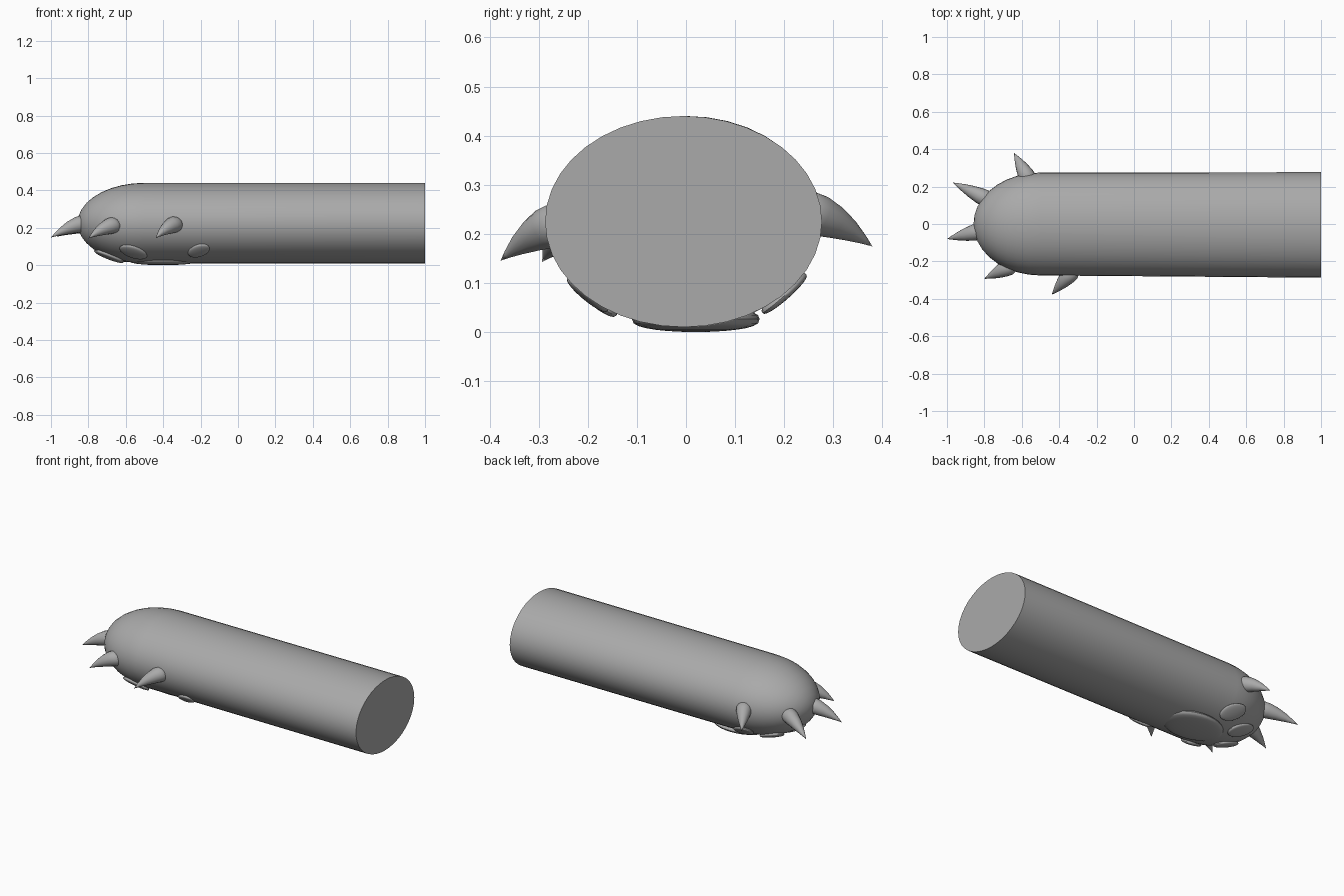
import bpy, bmesh, math
from mathutils import Vector, Matrix

if "Cube" in bpy.data.objects:
    bpy.data.objects.remove(bpy.data.objects["Cube"], do_unlink=True)

grey = bpy.data.materials.new("plain_grey")
grey.use_nodes = True
grey.diffuse_color = (0.4, 0.4, 0.4, 1)
grey.node_tree.nodes["Principled BSDF"].inputs["Base Color"].default_value = (0.4, 0.4, 0.4, 1)

CENTRE_Z, RY, RZ = 0.225, 0.275, 0.215
CAP_X, CAP_LEN = -0.5, 0.358


def finish(bm, name):
    bmesh.ops.recalc_face_normals(bm, faces=bm.faces[:])
    mesh = bpy.data.meshes.new(name)
    bm.to_mesh(mesh)
    bm.free()
    mesh.materials.append(grey)
    obj = bpy.data.objects.new(name, mesh)
    bpy.context.collection.objects.link(obj)
    bpy.ops.object.select_all(action="DESELECT")
    obj.select_set(True)
    bpy.context.view_layer.objects.active = obj
    bpy.ops.object.shade_smooth_by_angle(angle=math.radians(40))
    return obj


def loft(name, rings, sides, point=None):
    """Join rings of (centre, u axis, v axis), closing the last on a point."""
    bm = bmesh.new()
    loops = []
    for c, u, v in rings:
        angles = [2 * math.pi * i / sides for i in range(sides)]
        loops.append([bm.verts.new(c + u * math.cos(a) + v * math.sin(a)) for a in angles])
    for a, b in zip(loops, loops[1:]):
        for i in range(sides):
            j = (i + 1) % sides
            bm.faces.new((a[i], a[j], b[j], b[i]))
    bm.faces.new(loops[0])
    tip = bm.verts.new(point)
    for i in range(sides):
        bm.faces.new((loops[-1][i], loops[-1][(i + 1) % sides], tip))
    return finish(bm, name)


# Arm: oval tube with a flat cut end and a rounded paw end
def oval(x, y, ry, rz):
    return Vector((x, y, CENTRE_Z)), Vector((0, ry, 0)), Vector((0, 0, rz))


arm_rings = [oval(1, -0.005, 0.282, RZ)]
for k in range(9):
    a = math.pi / 2 * k / 9
    arm_rings.append(oval(CAP_X - CAP_LEN * math.sin(a), 0, RY * math.cos(a), RZ * math.cos(a)))
loft("arm", arm_rings, 40, Vector((CAP_X - CAP_LEN, 0, CENTRE_Z)))


# Claws: slightly arched teardrops, root to tip
def claw(name, root, tip):
    root, tip = Vector(root), Vector(tip)
    along = (tip - root).normalized()
    side = along.cross(Vector((0, 0, 1))).normalized()
    up = side.cross(along)
    root = root - along * 0.04
    rings = []
    for t, r in ((0, 0.022), (0.06, 0.038), (0.16, 0.045), (0.3, 0.043),
                 (0.5, 0.034), (0.7, 0.022), (0.88, 0.009)):
        c = root.lerp(tip, t) + up * 0.05 * t * (1 - t)
        rings.append((c, side * r, up * r))
    loft(name, rings, 16, tip)


claw("middle_claw", (-0.83, -0.04, 0.215), (-1.0, -0.08, 0.148))
claw("front_claw", (-0.67, -0.23, 0.205), (-0.8, -0.293, 0.143))
claw("thumb_claw", (-0.34, -0.265, 0.21), (-0.44, -0.378, 0.145))
claw("back_claw", (-0.79, 0.135, 0.215), (-0.97, 0.222, 0.152))
claw("outer_back_claw", (-0.57, 0.25, 0.235), (-0.642, 0.38, 0.174))


# Paw pads: flattened domes lying on the underside
def pad(name, matrix, size):
    bm = bmesh.new()
    bmesh.ops.create_uvsphere(bm, u_segments=28, v_segments=14, radius=1)
    for v in bm.verts:
        v.co.z = math.copysign(abs(v.co.z) ** 0.75, v.co.z)
    bmesh.ops.transform(bm, matrix=matrix @ Matrix.Diagonal((*size, 1)), verts=bm.verts)
    finish(bm, name)


def toe_pad(name, x, y, size):
    e = min(0, x - CAP_X) / CAP_LEN
    drop = math.sqrt(1 - e * e - (y / RY) ** 2)
    spot = Vector((x, y, CENTRE_Z - RZ * drop))
    normal = Vector((e / CAP_LEN, y / RY ** 2, -drop / RZ)).normalized()
    outward = Vector((x + 0.35, y * 0.7, 0))
    outward = (outward - normal * outward.dot(normal)).normalized()
    across = normal.cross(outward)
    m = Matrix((outward, across, normal)).transposed().to_4x4()
    m.translation = spot
    pad(name, m, size)


pad("palm_pad", Matrix.Translation((-0.4, 0.02, 0.026)), (0.185, 0.13, 0.026))
toe_pad("middle_toe_pad", -0.69, -0.05, (0.085, 0.05, 0.014))
toe_pad("front_toe_pad", -0.56, -0.185, (0.08, 0.048, 0.014))
toe_pad("thumb_pad", -0.21, -0.2, (0.065, 0.045, 0.014))
toe_pad("back_toe_pad", -0.66, 0.11, (0.085, 0.05, 0.014))
toe_pad("outer_back_toe_pad", -0.53, 0.2, (0.08, 0.05, 0.012))
